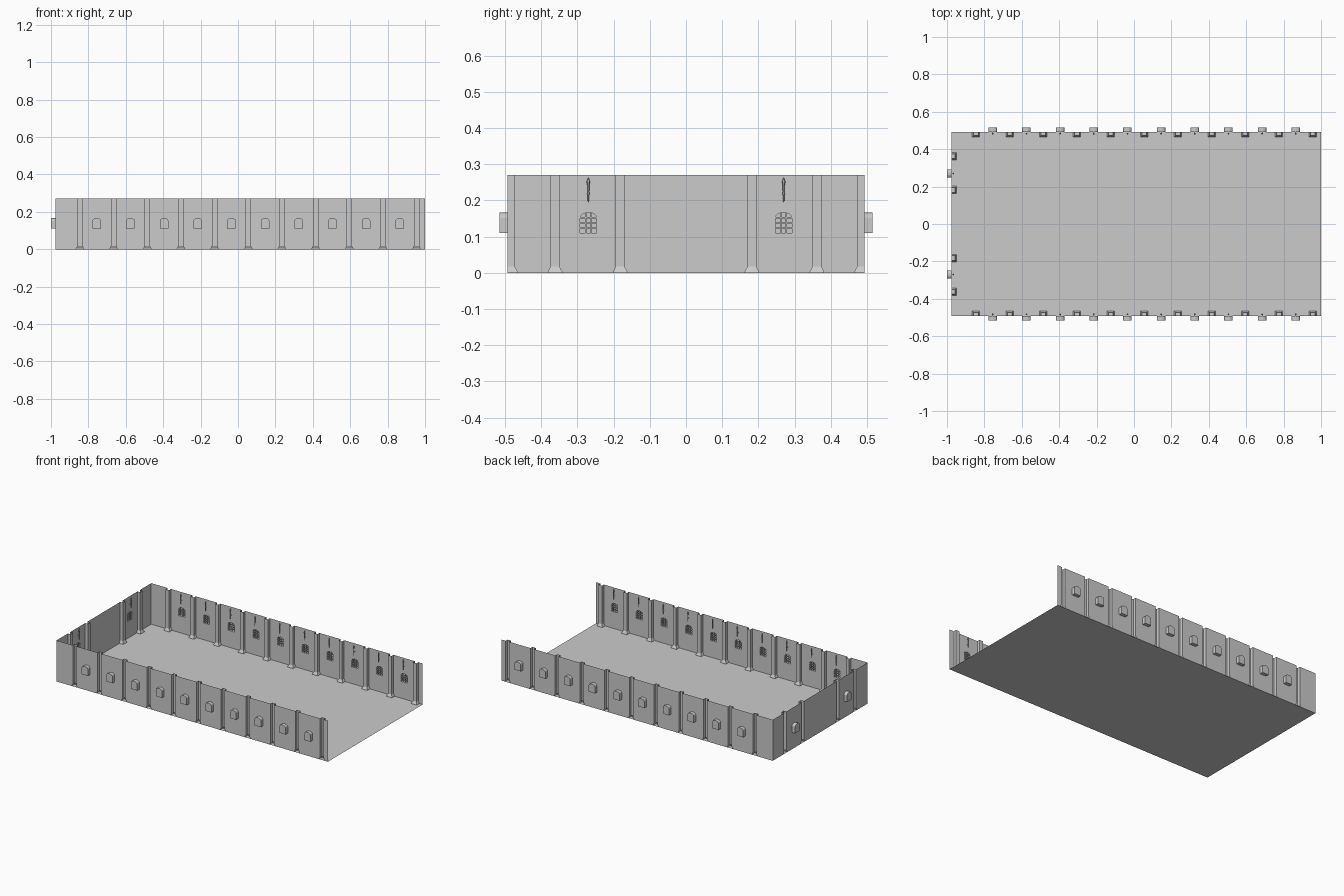
import bpy, bmesh, math
from mathutils import Vector

if "Cube" in bpy.data.objects:
    bpy.data.objects.remove(bpy.data.objects["Cube"])

X0, X1, W, H = -0.977, 1.0, 0.493, 0.27      # hall extents and wall height
HALF, SILL, SPRING, TOP = 0.0225, 0.11, 0.152, 0.167   # window outline
NICHE = 0.023                                # outward depth of window niches
# pillar section by height: (z, half width, inward depth)
PILLAR = [(0, 0.02, 0.028), (0.003, 0.02, 0.028), (0.017, 0.0125, 0.02), (H, 0.0125, 0.02)]

stone = bpy.data.materials.new("grey stone")
stone.use_nodes = True
grey = (0.6, 0.6, 0.6, 1)
stone.diffuse_color = grey
stone.node_tree.nodes["Principled BSDF"].inputs["Base Color"].default_value = grey


def finish(bm, name):
    mesh = bpy.data.meshes.new(name)
    bm.to_mesh(mesh)
    bm.free()
    mesh.materials.append(stone)
    obj = bpy.data.objects.new(name, mesh)
    bpy.context.collection.objects.link(obj)
    return obj


def face(bm, place, pts):
    return bm.faces.new([bm.verts.new(place(*p)) for p in pts])


def box(bm, place, u, d, z):
    """Box between (min, max) pairs along the wall, inward and up."""
    vs = [bm.verts.new(place(a, b, c)) for a in u for b in d for c in z]
    for q in ((0, 1, 3, 2), (4, 6, 7, 5), (0, 4, 5, 1), (2, 3, 7, 6), (0, 2, 6, 4), (1, 5, 7, 3)):
        bm.faces.new([vs[i] for i in q])


def arch_half(c, side):
    """Window outline from sill centre, round one side, to the crown."""
    pts = [(c, SILL), (c + side * HALF, SILL)]
    for i in range(5):
        a = math.pi / 2 * i / 4
        pts.append((c + side * HALF * math.cos(a), SPRING + (TOP - SPRING) * math.sin(a)))
    return pts


def edge(u, side, is_pillar):
    """Panel border from top to bottom, following the pillar's flared foot."""
    if not is_pillar:
        return [(u, H), (u, 0)]
    return [(u + side * hw, z) for z, hw, _ in reversed(PILLAR)]


def flat(pts, d=0):
    return [(u, d, z) for u, z in pts]


def add_window(bm, place, c):
    # projecting niche behind the opening
    loop = arch_half(c, 1) + arch_half(c, -1)[::-1][1:-1]
    for (a, b) in zip(loop, loop[1:] + loop[:1]):
        face(bm, place, [(a[0], 0, a[1]), (b[0], 0, b[1]), (b[0], -NICHE, b[1]), (a[0], -NICHE, a[1])])
    face(bm, place, flat(loop, -NICHE))


def add_pillar(bm, place, u):
    # hollow pillar, open towards the outside
    for (z0, w0, d0), (z1, w1, d1) in zip(PILLAR, PILLAR[1:]):
        low = [(u - w0, 0, z0), (u - w0, d0, z0), (u + w0, d0, z0), (u + w0, 0, z0)]
        high = [(u - w1, 0, z1), (u - w1, d1, z1), (u + w1, d1, z1), (u + w1, 0, z1)]
        for i in range(3):
            face(bm, place, [low[i], low[i + 1], high[i + 1], high[i]])


def build_wall(name, place, start, end, pillars, windows):
    bm = bmesh.new()
    stops = [start] + pillars + [end]
    for i, (a, b) in enumerate(zip(stops, stops[1:])):
        left = edge(a, 1, i > 0)
        right = edge(b, -1, i < len(pillars))
        inside = [c for c in windows if a < c < b]
        if inside:
            c = inside[0]
            for side, border in ((-1, left), (1, right)):
                face(bm, place, flat([(c, 0)] + arch_half(c, side) + [(c, H)] + border))
            add_window(bm, place, c)
        else:
            face(bm, place, flat(left + right[::-1]))
    for u in pillars:
        add_pillar(bm, place, u)
    bmesh.ops.remove_doubles(bm, verts=bm.verts, dist=0.0001)
    bmesh.ops.recalc_face_normals(bm, faces=bm.faces)
    # turn the sheet towards the hall
    inward = place(0, 1, 0) - place(0, 0, 0)
    if sum(f.normal.dot(inward) * f.calc_area() for f in bm.faces) < 0:
        bmesh.ops.reverse_faces(bm, faces=bm.faces)
    finish(bm, name)

    # window lattices
    bm = bmesh.new()
    t = 0.0018
    depth = (-0.003, 0.001)
    for c in windows:
        for s in (-1, 1):
            u = c + s * HALF / 3
            box(bm, place, (u - t, u + t), depth, (SILL, TOP - 0.001))
        for k in range(1, 4):
            z = SILL + k * 0.014
            box(bm, place, (c - HALF, c + HALF), depth, (z - t, z + t))
    bmesh.ops.recalc_face_normals(bm, faces=bm.faces)
    finish(bm, name + "_lattices")

    # slender torches above the windows
    bm = bmesh.new()
    profile = [(0.0005, 0.195), (0.002, 0.2), (0.002, 0.214), (0.0035, 0.218), (0.0025, 0.224),
               (0.003, 0.244), (0.005, 0.25), (0.0035, 0.255), (0.0005, 0.264)]
    for c in windows:
        rings = [[place(c + r * math.cos(k * math.pi / 3), 0.01 + r * math.sin(k * math.pi / 3), z)
                  for k in range(6)] for r, z in profile]
        rings = [[bm.verts.new(p) for p in ring] for ring in rings]
        for lo, hi in zip(rings, rings[1:]):
            for k in range(6):
                n = (k + 1) % 6
                bm.faces.new([lo[k], lo[n], hi[n], hi[k]])
        bm.faces.new(rings[0])
        bm.faces.new(rings[-1])
        box(bm, place, (c - 0.001, c + 0.001), (0, 0.01), (0.215, 0.219))
    bmesh.ops.recalc_face_normals(bm, faces=bm.faces)
    finish(bm, name + "_torches")


# floor
bm = bmesh.new()
face(bm, lambda u, d, z: Vector((u, d, z)), [(X0, -W, 0), (X1, -W, 0), (X1, W, 0), (X0, W, 0)])
finish(bm, "floor")

# long side walls and the closed end wall; the other end stays open
long_pillars = [-0.845 + 0.18 * i for i in range(11)]
long_windows = [u + 0.09 for u in long_pillars[:-1]]
build_wall("front_wall", lambda u, d, z: Vector((u, d - W, z)), X0, X1, long_pillars, long_windows)
build_wall("back_wall", lambda u, d, z: Vector((u, W - d, z)), X0, X1, long_pillars, long_windows)
build_wall("end_wall", lambda u, d, z: Vector((X0 + d, u, z)), -W, W,
           [-0.362, -0.182, 0.182, 0.362], [-0.27, 0.27])
